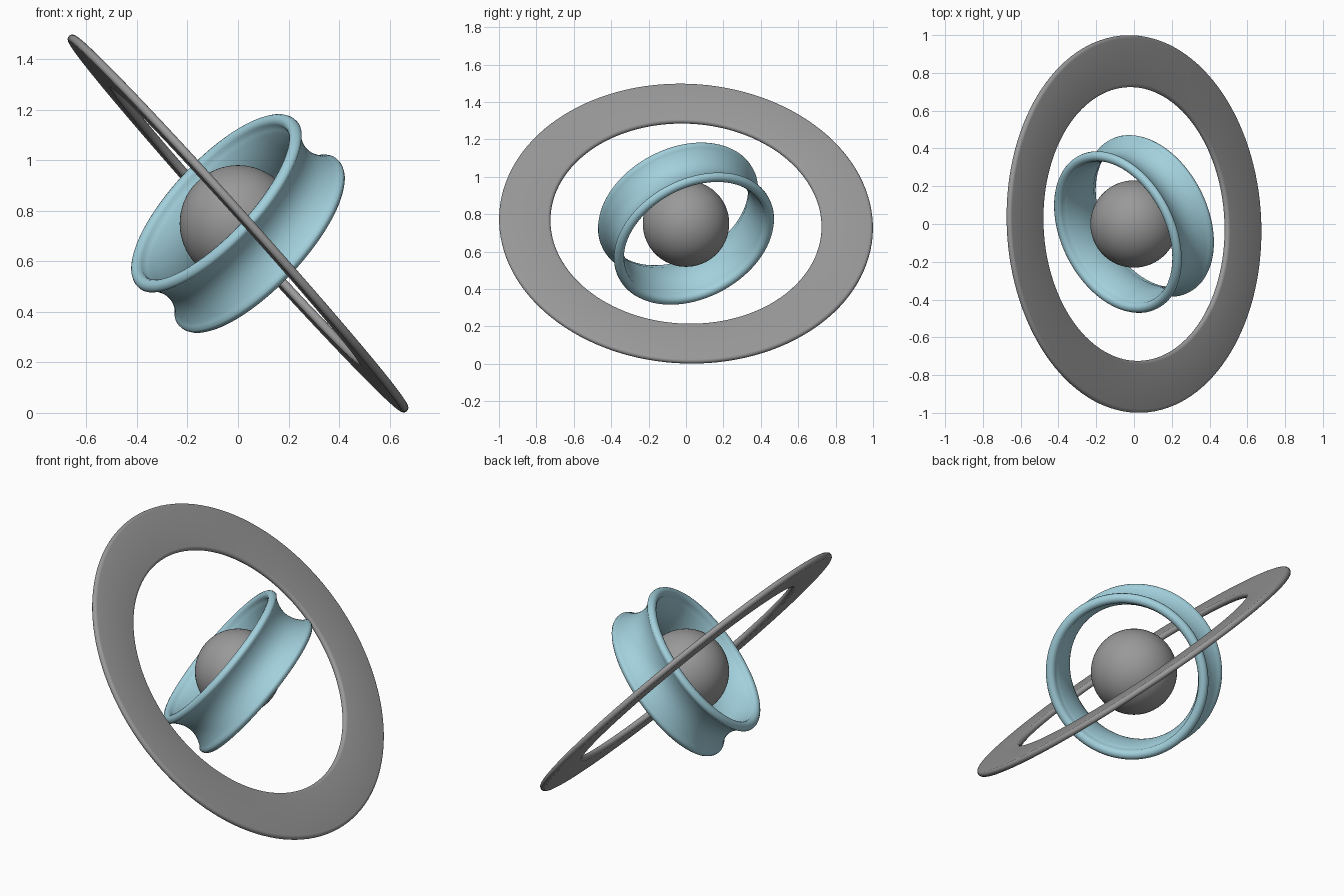
import bpy, bmesh, math
from mathutils import Vector

if "Cube" in bpy.data.objects:
    bpy.data.objects.remove(bpy.data.objects["Cube"])

CENTER = Vector((0, 0, 0.75))


def material(name, color):
    m = bpy.data.materials.new(name)
    m.diffuse_color = (*color, 1)
    m.use_nodes = True
    m.node_tree.nodes["Principled BSDF"].inputs["Base Color"].default_value = m.diffuse_color
    return m


grey = material("grey", (0.32, 0.32, 0.32))
blue = material("pale_blue", (0.36, 0.63, 0.72))


def finish(name, bm, mat):
    bmesh.ops.recalc_face_normals(bm, faces=bm.faces)
    me = bpy.data.meshes.new(name)
    bm.to_mesh(me)
    bm.free()
    me.materials.append(mat)
    ob = bpy.data.objects.new(name, me)
    bpy.context.collection.objects.link(ob)
    ob.location = CENTER
    for p in me.polygons:
        p.use_smooth = True
    return ob


def lathe(name, profile, axis, mat, steps=128):
    """Revolve a closed (radius, height) profile about the given axis."""
    bm = bmesh.new()
    rings = []
    for i in range(steps):
        a = 2 * math.pi * i / steps
        rings.append([bm.verts.new((r * math.cos(a), r * math.sin(a), h)) for r, h in profile])
    n = len(profile)
    for i in range(steps):
        p, q = rings[i], rings[(i + 1) % steps]
        for j in range(n):
            k = (j + 1) % n
            bm.faces.new((p[j], q[j], q[k], p[k]))
    ob = finish(name, bm, mat)
    ob.rotation_euler = Vector(axis).to_track_quat('Z', 'Y').to_euler()
    return ob


def arc(r, h, rad, start, end, n=8):
    return [(r + rad * math.cos(math.radians(start + (end - start) * i / n)),
             h + rad * math.sin(math.radians(start + (end - start) * i / n))) for i in range(n + 1)]


# Central globe
bm = bmesh.new()
bmesh.ops.create_uvsphere(bm, u_segments=64, v_segments=32, radius=0.231)
finish("globe", bm, grey)

# Wide flat outer ring with rounded edges
t = 0.017
flat = arc(1.0 - t, 0, t, -90, 90) + arc(0.725 + t, 0, t, 90, 270)
lathe("outer_ring", flat, (0.743, 0.035, 0.668), grey)

# Flared inner band: pinched waist between two rounded lips
lip, height = 0.027, 0.122
band = arc(0.428, height, lip, -10, 190)
for i in range(1, 16):
    h = height * (1 - i / 8)
    band.append((0.373 + 0.028 * (h / height) ** 2, h))
band += arc(0.428, -height, lip, 170, 370)
for i in range(1, 16):
    h = -height * (1 - i / 8)
    band.append((0.402 + 0.052 * (h / height) ** 2, h))
lathe("flared_band", band, (0.685, 0.35, -0.645), blue)
